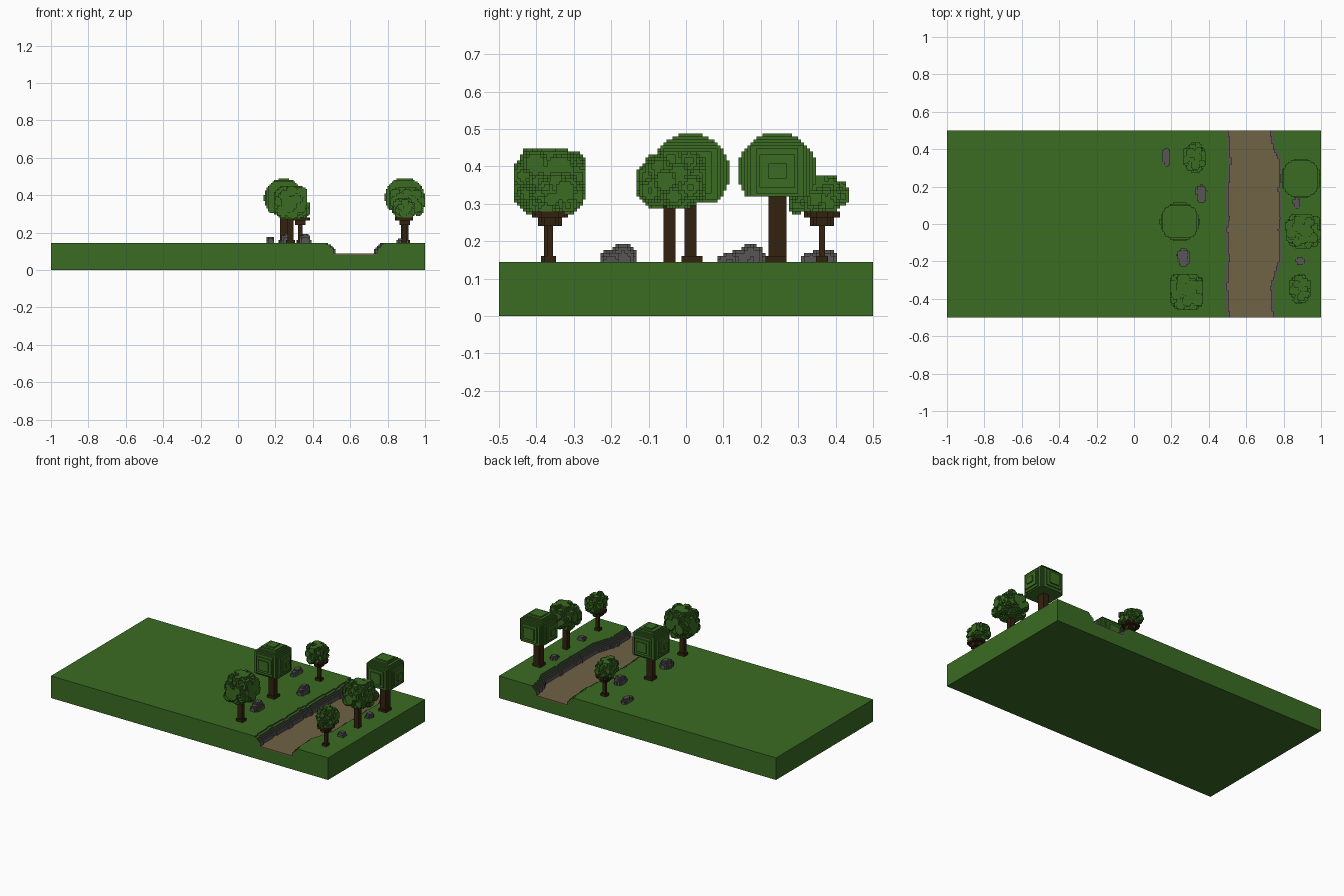
import bpy, bmesh, math, random
from mathutils import Vector

cube = bpy.data.objects.get("Cube")
if cube:
    bpy.data.objects.remove(cube)

V = 0.008            # edge of one block
GROUND, BED = 18, 11  # heights in blocks
NORMALS = [(1, 0, 0), (-1, 0, 0), (0, 1, 0), (0, -1, 0), (0, 0, 1), (0, 0, -1)]


def material(name, rgb):
    m = bpy.data.materials.new(name)
    m.use_nodes = True
    m.diffuse_color = (*rgb, 1)
    m.node_tree.nodes["Principled BSDF"].inputs["Base Color"].default_value = (*rgb, 1)
    return m


GRASS = material("grass_green", (0.043, 0.150, 0.017))
STONE = material("stone_grey", (0.098, 0.090, 0.094))
SOIL = material("riverbed_brown", (0.160, 0.122, 0.058))
BARK = material("bark_brown", (0.034, 0.016, 0.005))


def blocks(name, cells, mats, rule=None, parity=0.5):
    """Skin a set of unit blocks, keeping only the exposed faces."""
    bm = bmesh.new()
    verts = {}

    def vert(p):
        if p not in verts:
            verts[p] = bm.verts.new((p[0] * V, (p[1] - parity) * V, p[2] * V))
        return verts[p]

    for c in cells:
        for n in NORMALS:
            if (c[0] + n[0], c[1] + n[1], c[2] + n[2]) in cells:
                continue
            axis = [abs(a) for a in n].index(1)
            u, w = (axis + 1) % 3, (axis + 2) % 3
            side = sum(n)
            loop = []
            for a, b in ((0, 0), (1, 0), (1, 1), (0, 1)):
                p = list(c)
                p[axis] += side > 0
                p[u] += a
                p[w] += b
                loop.append(vert(tuple(p)))
            face = bm.faces.new(loop if side > 0 else loop[::-1])
            if rule:
                face.material_index = rule(c, n)
    me = bpy.data.meshes.new(name)
    bm.to_mesh(me)
    bm.free()
    for m in mats:
        me.materials.append(m)
    ob = bpy.data.objects.new(name, me)
    bpy.context.collection.objects.link(ob)
    return ob


def fill(lo, hi, inside):
    """Blocks whose centre lies in the box lo..hi and passes the test."""
    ranges = [range(math.floor(a / V), math.ceil(b / V) + 1) for a, b in zip(lo, hi)]
    cells = set()
    for i in ranges[0]:
        for j in ranges[1]:
            for k in ranges[2]:
                p = Vector(((i + .5) * V, j * V, (k + .5) * V))
                if all(a <= q <= b for a, q, b in zip(lo, p, hi)) and inside(p):
                    cells.add((i, j, k))
    return cells


# Ground slabs on either side of the channel
def slab(name, x0, x1):
    bpy.ops.mesh.primitive_cube_add(size=1, location=((x0 + x1) / 2, 0, GROUND * V / 2))
    ob = bpy.context.object
    ob.name = name
    ob.scale = (x1 - x0, 1, GROUND * V)
    bpy.ops.object.transform_apply(location=False)
    ob.data.materials.append(GRASS)


LEFT, RIGHT = 55, 104
slab("wide_field", -1, LEFT * V)
slab("narrow_field", RIGHT * V, 1)


# River channel with terraced stone banks
def smooth(t):
    t = max(0, min(1, t))
    return t * t * (3 - 2 * t)


def column(i, j):
    y = j * V
    wander = math.sin(y * 23) * .8 + math.sin(y * 61) * .5
    left = 62.5 + .6 * wander + smooth((y - .1) * 5)
    right = 91.5 + 5 * smooth((y + .35) * 5) * smooth((.46 - y) * 6) + .5 * wander
    if i < left:
        steps = (14, 15, 16, 17, 17)
        d = int(left - i)
    elif i > right:
        steps = (14, 15, 16, 17)
        d = int(i - right)
    else:
        return BED
    return steps[d] if d < len(steps) else GROUND


heights = {(i, j): column(i, j) for i in range(LEFT, RIGHT) for j in range(-62, 63)}
channel = {(i, j, k) for (i, j), h in heights.items() for k in range(h)}


def channel_rule(c, n):
    h = heights[c[:2]]
    if n[2] > 0:
        return 2 if h == BED else 1 if h < 16 else 0
    if abs(n[1]) and abs(c[1]) == 62:
        return 2 if h == BED and c[2] == BED - 1 else 0
    inner = n[2] == 0 and LEFT < c[0] < RIGHT - 1
    return 1 if inner else 0


blocks("river_channel", channel, [GRASS, STONE, SOIL], channel_rule)


# Tree parts
def trunk(name, x, y, top, r, flare=0.0, branch=0.0):
    z0 = GROUND * V

    def inside(p):
        d = max(abs(p.x - x), abs(p.y - y))
        h = p.z - z0
        reach = r + (flare if h < .02 else 0)
        under = top - p.z
        if branch and under < .04:
            reach = branch if under < .02 else branch * .6
            return math.hypot(p.x - x, p.y - y) < reach
        return d < reach

    w = max(r + flare, branch)
    blocks(name, fill((x - w, y - w, z0), (x + w, y + w, top), inside), [BARK])


def round_crown(name, x, y, z0, z1, r):
    cz = z1 - r

    def inside(p):
        a, b, c = p.x - x, p.y - y, p.z - cz
        return max(math.hypot(a, b), math.hypot(b, c), math.hypot(a, c)) < r

    blocks(name, fill((x - r, y - r, z0), (x + r, y + r, z1), inside), [GRASS])


def lumpy_crown(name, lo, hi, seed, count=26):
    rng = random.Random(seed)
    mid = (Vector(lo) + Vector(hi)) / 2
    half = (Vector(hi) - Vector(lo)) / 2
    lumps = []
    for n in range(count):
        # evenly spread directions, pushed outward towards the corners
        z = 1 - 2 * (n + .5) / count
        a = n * 2.39996
        s = math.sqrt(1 - z * z)
        d = Vector((s * math.cos(a), s * math.sin(a), z)) * rng.uniform(.68, .92)
        lumps.append((mid + d * half, min(half) * rng.uniform(.34, .5)))

    def inside(p):
        q = p - mid
        if sum((a / b) ** 2 for a, b in zip(q, half)) < .55:
            return True
        return any((p - c).length < r for c, r in lumps)

    blocks(name, fill(lo, hi, inside), [GRASS])


for tag, x, y, z0, z1, r in (("field", .244, .012, .304, .488, .105),
                             ("bank", .892, .244, .320, .492, .106)):
    trunk(tag + "_round_tree_trunk", x, y, z0 + .008, .02, .008)
    round_crown(tag + "_round_tree_crown", x, y, z0, z1, r)

trunk("field_tall_tree_trunk", .28, -.368, .30, .016, .006)
lumpy_crown("field_tall_tree_crown", (.19, -.46, .275), (.372, -.272, .45), 3)
trunk("bank_tall_tree_trunk", .896, -.044, .31, .0125)
lumpy_crown("bank_tall_tree_crown", (.808, -.136, .288), (.996, .056, .44), 8)
trunk("field_small_tree_trunk", .332, .364, .284, .010, .006, .05)
lumpy_crown("field_small_tree_crown", (.264, .28, .272), (.384, .436, .378), 5, 20)
trunk("bank_small_tree_trunk", .89, -.364, .284, .010, .006, .05)
lumpy_crown("bank_small_tree_crown", (.835, -.428, .272), (.948, -.268, .38), 11, 20)


# Boulders: a tall lump with a lower shoulder towards the front
def boulder(name, x, y, w, d, h):
    z0 = GROUND * V

    def inside(p):
        a, b, c = (p.x - x) / w, (p.y - y) / d, (p.z - z0) / h
        tall = (a * 1.05) ** 2 + ((b - .25) / .75) ** 2 + c ** 3
        low = (a * 1.2 - .1) ** 2 + ((b + .4) / .6) ** 2 + (c / .7) ** 3
        return min(tall, low) < 1

    blocks(name, fill((x - w, y - d, z0), (x + w, y + d, z0 + h), inside), [STONE])


for n, spec in enumerate(((.172, .356, .024, .048, .036), (.358, .162, .032, .048, .048),
                          (.262, -.180, .036, .048, .048), (.870, .110, .024, .028, .028),
                          (.888, -.200, .026, .024, .026))):
    boulder("boulder_%d" % (n + 1), *spec)
